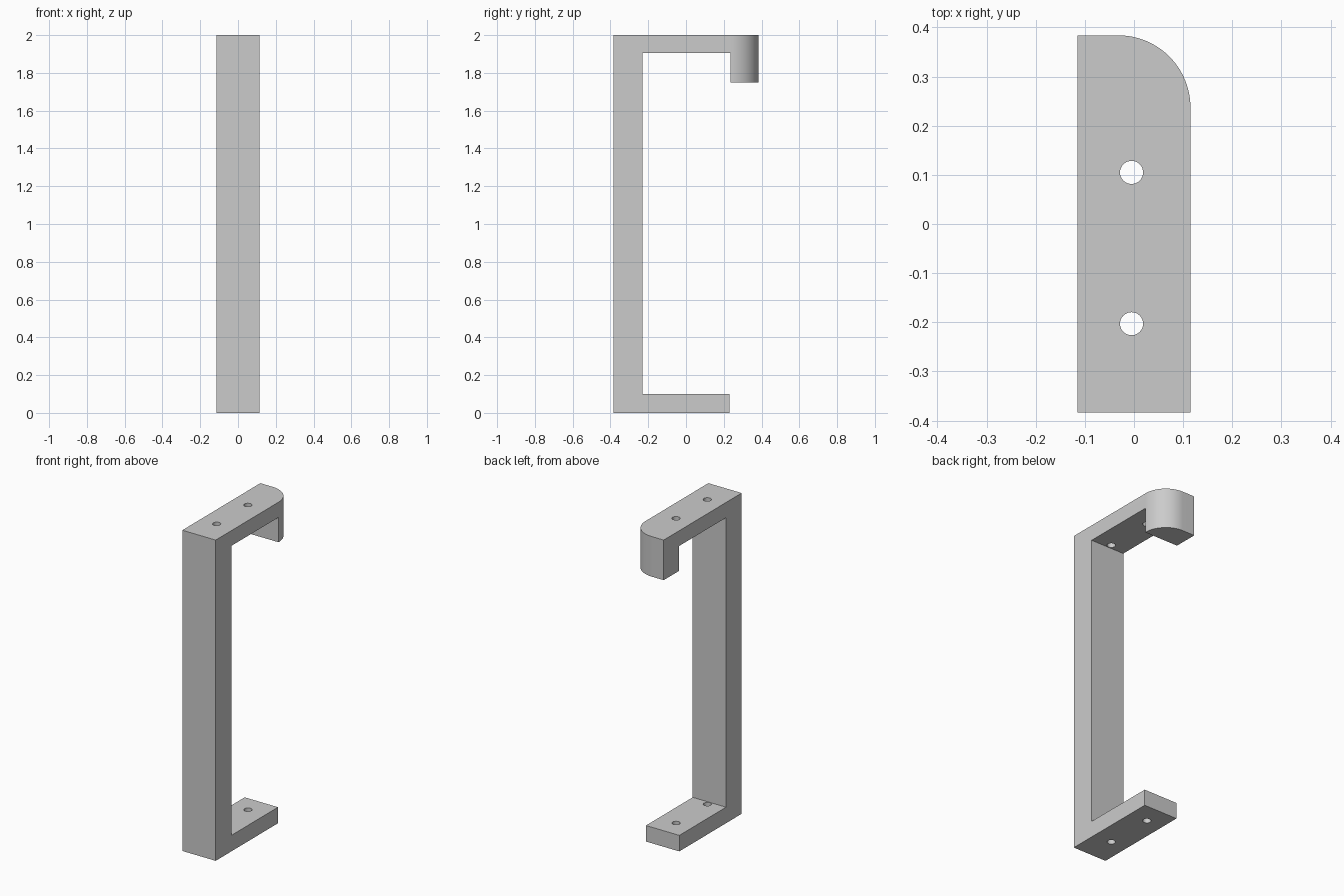
import bpy, bmesh, math

cube = bpy.data.objects.get("Cube")
if cube:
    bpy.data.objects.remove(cube, do_unlink=True)

HALF_W, BACK = 0.115, 0.384

grey = bpy.data.materials.new("light_grey")
grey.use_nodes = True
colour = (0.6, 0.6, 0.6, 1)
grey.diffuse_color = colour
grey.node_tree.nodes["Principled BSDF"].inputs["Base Color"].default_value = colour


def make_object(name, bm):
    bmesh.ops.recalc_face_normals(bm, faces=bm.faces)
    mesh = bpy.data.meshes.new(name)
    bm.to_mesh(mesh)
    bm.free()
    mesh.materials.append(grey)
    obj = bpy.data.objects.new(name, mesh)
    bpy.context.collection.objects.link(obj)
    return obj


# Side profile (y, z): upright, foot, top arm and hanging lip
profile = [(-BACK, 0), (0.23, 0), (0.23, 0.1), (-0.23, 0.1), (-0.23, 1.905),
           (0.235, 1.905), (0.235, 1.75), (BACK, 1.75), (BACK, 2), (-BACK, 2)]
bm = bmesh.new()
face = bm.faces.new([bm.verts.new((-HALF_W, y, z)) for y, z in profile])
side = bmesh.ops.extrude_face_region(bm, geom=[face])["geom"]
bmesh.ops.translate(bm, vec=(2 * HALF_W, 0, 0),
                    verts=[v for v in side if isinstance(v, bmesh.types.BMVert)])

# Large rounded corner on the lip
corner = [e for e in bm.edges
          if all(v.co.x > 0.1 and v.co.y > 0.38 for v in e.verts)]
bmesh.ops.bevel(bm, geom=corner, offset=0.147, segments=24, profile=0.5,
                affect='EDGES')
bracket = make_object("bracket", bm)

# Screw holes running through both the arm and the foot
for y in (0.105, -0.203):
    bm = bmesh.new()
    bmesh.ops.create_cone(bm, cap_ends=True, segments=32, radius1=0.0235,
                          radius2=0.0235, depth=2.4)
    bmesh.ops.translate(bm, vec=(-0.005, y, 1), verts=bm.verts)
    cutter = make_object("hole_cutter", bm)
    cutter.hide_render = True
    cut = bracket.modifiers.new("screw_hole", 'BOOLEAN')
    cut.operation = 'DIFFERENCE'
    cut.solver = 'EXACT'
    cut.object = cutter
    bpy.context.view_layer.objects.active = bracket
    bpy.ops.object.modifier_apply(modifier=cut.name)
    bpy.data.objects.remove(cutter, do_unlink=True)

# Smooth curves with crisp edges
bpy.ops.object.select_all(action='DESELECT')
bracket.select_set(True)
bpy.context.view_layer.objects.active = bracket
bpy.ops.object.shade_smooth_by_angle(angle=math.radians(30))
